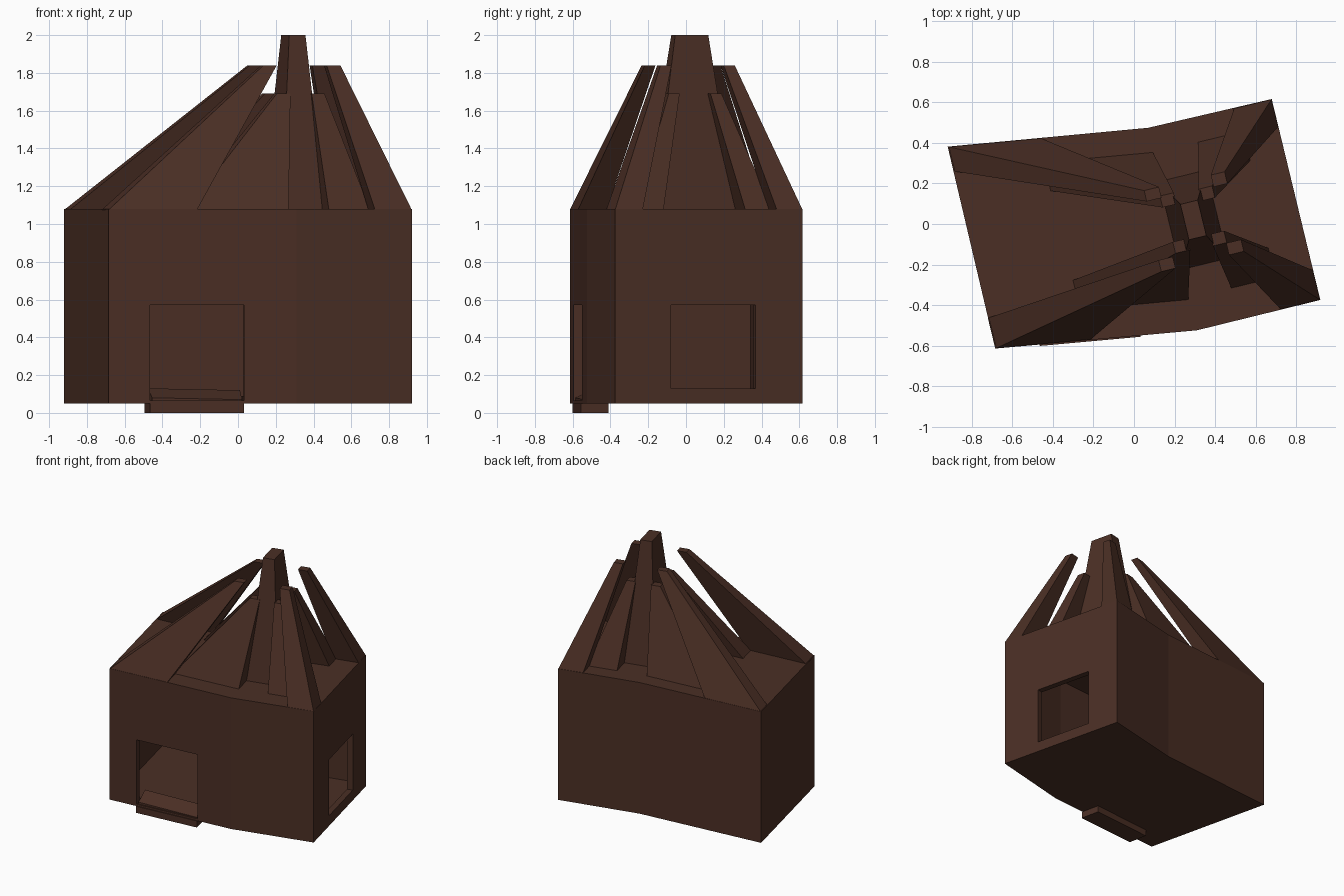
import bpy, bmesh
from mathutils import Vector

if "Cube" in bpy.data.objects:
    bpy.data.objects.remove(bpy.data.objects["Cube"])

brown = bpy.data.materials.new("dark_brown")
brown.diffuse_color = (0.070, 0.028, 0.018, 1)
brown.use_nodes = True
brown.node_tree.nodes["Principled BSDF"].inputs["Base Color"].default_value = brown.diffuse_color


def loft(name, low, z0, high, z1):
    """Solid between a plan outline at z0 and one at z1 (z may be a list)."""
    n = len(low)
    zs0 = z0 if isinstance(z0, (list, tuple)) else [z0] * n
    zs1 = z1 if isinstance(z1, (list, tuple)) else [z1] * n
    bm = bmesh.new()
    a = [bm.verts.new((p[0], p[1], z)) for p, z in zip(low, zs0)]
    b = [bm.verts.new((p[0], p[1], z)) for p, z in zip(high, zs1)]
    bm.faces.new(a[::-1])
    bm.faces.new(b)
    for i in range(n):
        j = (i + 1) % n
        bm.faces.new((a[i], a[j], b[j], b[i]))
    bmesh.ops.recalc_face_normals(bm, faces=bm.faces)
    me = bpy.data.meshes.new(name)
    bm.to_mesh(me)
    bm.free()
    me.materials.append(brown)
    ob = bpy.data.objects.new(name, me)
    bpy.context.collection.objects.link(ob)
    return ob


def cut(target, cutter):
    m = target.modifiers.new("cut", 'BOOLEAN')
    m.operation = 'DIFFERENCE'
    m.solver = 'EXACT'
    m.object = cutter
    bpy.context.view_layer.update()
    dg = bpy.context.evaluated_depsgraph_get()
    me = bpy.data.meshes.new_from_object(target.evaluated_get(dg))
    target.modifiers.clear()
    target.data = me
    bpy.data.objects.remove(cutter)


# plan axes: u along the house, v across it, w along the slanted left half
U = Vector((0.972, 0.236))
V = Vector((-0.236, 0.972))
W = Vector((0.996, 0.092))

# house body: bent plan
FL, FM, FR = Vector((-0.685, -0.615)), Vector((0.31, -0.525)), Vector((0.92, -0.375))
BL, BM, BR = Vector((-0.92, 0.382)), Vector((0.07, 0.475)), Vector((0.68, 0.617))
plan = [FL, FM, FR, BR, BM, BL]
body = loft("house_body", plan, 0.05, plan, 1.08)

# hollow inside
t = 0.045
inner = [FL + t * (W + V), FM + t * V, FR + t * (V - U),
         BR - t * (U + V), BM - t * V, BL + t * (W - V)]
cut(body, loft("room_cutter", inner, 0.09, inner, 1.03))

# doorway and side window
d0, d1 = Vector((-0.465, -0.595)), Vector((0.032, -0.55))
N = Vector((-0.092, 0.996))
door = [d0 - 0.1 * N, d1 - 0.1 * N, d1 + 0.08 * N, d0 + 0.08 * N]
cut(body, loft("door_cutter", door, 0.065, door, 0.57))
w0, w1 = Vector((0.849, -0.08)), Vector((0.741, 0.367))
win = [w0 + 0.1 * U, w1 + 0.1 * U, w1 - 0.08 * U, w0 - 0.08 * U]
cut(body, loft("window_cutter", win, 0.13, win, 0.57))

# doorstep and the sloped threshold behind it
step = [(-0.465, -0.602), (0.032, -0.557), (0.0, -0.41), (-0.495, -0.455)]
loft("doorstep", step, 0.0, step, 0.051)
sill = [(-0.455, -0.585), (0.022, -0.54), (0.01, -0.43), (-0.475, -0.475)]
loft("threshold", sill, 0.05, sill, [0.08, 0.07, 0.12, 0.13])


def quad(corner, a, b):
    """Corner point plus two edge vectors."""
    c = Vector(corner)
    return [c, c + a, c + a + b, c + b]


# four outer roof ribs rising from the corners: corner, base edges, tip corner
ZB = 1.075
outer = [
    ("front_left", FL, 0.47 * W, 0.155 * V, (0.135, -0.235), 0.072 * U, 0.058 * V),
    ("front_right", FR, -0.20 * U, 0.15 * V, (0.542, -0.135), -0.075 * U, 0.06 * V),
    ("back_right", BR, -0.19 * U, -0.14 * V, (0.447, 0.258), -0.07 * U, -0.06 * V),
    ("back_left", BL, 0.46 * W, -0.125 * V, (0.05, 0.165), 0.075 * U, -0.055 * V),
]
# four inner ribs, shorter and nearer the middle
inner_ribs = [
    ("front_left", (-0.27, -0.425), 0.54 * W, 0.15 * V, (0.205, -0.145), 0.075 * U, 0.058 * V),
    ("front_right", (0.70, -0.265), -0.225 * U, 0.15 * V, (0.458, -0.092), -0.07 * U, 0.06 * V),
    ("back_right", (0.54, 0.46), -0.23 * U, -0.15 * V, (0.385, 0.188), -0.068 * U, -0.06 * V),
    ("back_left", (-0.45, 0.305), 0.545 * W, -0.145 * V, (0.128, 0.138), 0.07 * U, -0.058 * V),
]
for kind, ribs, top in (("outer", outer, 1.84), ("inner", inner_ribs, 1.69)):
    for side, c, a, b, tip, ta, tb in ribs:
        loft(f"{kind}_roof_rib_{side}", quad(c, a, b), ZB, quad(tip, ta, tb), top)

# central tapered post
mid = Vector((0.293, 0.02))


def ring(hu, hv):
    return [mid + su * hu * U + sv * hv * V for su, sv in ((-1, -1), (1, -1), (1, 1), (-1, 1))]


loft("centre_post", ring(0.12, 0.225), ZB, ring(0.044, 0.09), 2.0)
